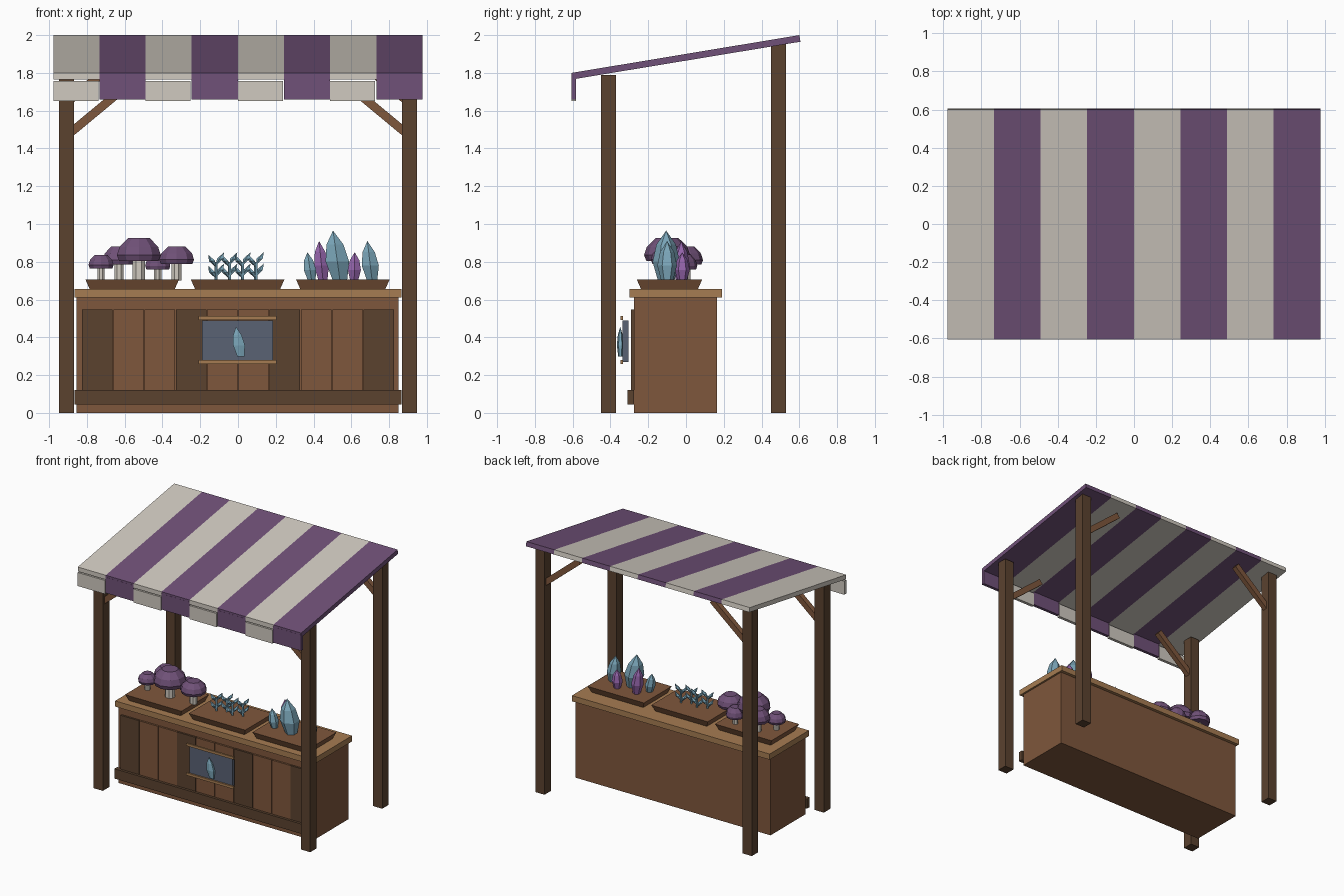
import bpy, bmesh, math
from mathutils import Matrix, Vector

cube = bpy.data.objects.get("Cube")
if cube:
    bpy.data.objects.remove(cube, do_unlink=True)


def material(name, *rgb):
    lin = [((c / 255 + 0.055) / 1.055) ** 2.4 for c in rgb] + [1]
    m = bpy.data.materials.new(name)
    m.use_nodes = True
    m.diffuse_color = lin
    bsdf = next(n for n in m.node_tree.nodes if n.type == 'BSDF_PRINCIPLED')
    bsdf.inputs["Base Color"].default_value = lin
    return m


BROWN = material("brown wood", 127, 87, 60)
DARK = material("dark wood", 91, 66, 47)
TRIM = material("light wood", 166, 124, 82)
PURPLE = material("purple cloth", 112, 81, 120)
CREAM = material("cream cloth", 208, 202, 192)
SLATE = material("slate", 90, 98, 116)
BLUE = material("blue crystal", 122, 165, 184)
VIOLET = material("violet crystal", 148, 100, 170)


def finish(name, bm, mat):
    bmesh.ops.recalc_face_normals(bm, faces=bm.faces)
    me = bpy.data.meshes.new(name)
    bm.to_mesh(me)
    bm.free()
    me.materials.append(mat)
    ob = bpy.data.objects.new(name, me)
    bpy.context.collection.objects.link(ob)
    return ob


def box(name, mat, x, y, z, taper=0):
    """Box from (min, max) pairs; taper pulls the bottom edges inward."""
    bm = bmesh.new()
    bmesh.ops.create_cube(bm, size=1)
    for v in bm.verts:
        t = taper if v.co.z < 0 else 0
        v.co = [(p[0] + t) if c < 0 else (p[1] - t)
                for c, p, t in zip(v.co, (x, y, z), (t, t, 0))]
    return finish(name, bm, mat)


def prism(name, mat, x0, x1, profile):
    """Extrude a (y, z) profile along x."""
    bm = bmesh.new()
    face = bm.faces.new([bm.verts.new((x0, y, z)) for y, z in profile])
    ext = bmesh.ops.extrude_face_region(bm, geom=[face])["geom"]
    bmesh.ops.translate(bm, vec=(x1 - x0, 0, 0),
                        verts=[g for g in ext if isinstance(g, bmesh.types.BMVert)])
    return finish(name, bm, mat)


def add_rings(bm, rings, sides, base, lean=Vector((0, 0, 0)), squash=1):
    """Faceted solid from (radius, height) rings, sheared by lean per unit height."""
    loops = []
    for r, h in rings:
        centre = Vector(base) + Vector((0, 0, h)) + lean * h
        n = 1 if r == 0 else sides
        loops.append([bm.verts.new(centre + Vector((
            r * math.cos(math.tau * (i + .5) / sides),
            r * squash * math.sin(math.tau * (i + .5) / sides), 0))) for i in range(n)])
    for a, b in zip(loops, loops[1:]):
        for i in range(sides):
            j = (i + 1) % sides
            quad = [a[i % len(a)], a[j % len(a)], b[j % len(b)], b[i % len(b)]]
            bm.faces.new(list(dict.fromkeys(quad)))
    for cap in (loops[0], loops[-1]):
        if len(cap) > 2:
            bm.faces.new(cap)


def crystal(name, mat, base, r, h, lean, squash=1):
    bm = bmesh.new()
    rings = [(r * .6, 0), (r, h * .38), (r * .72, h * .72), (0, h)]
    add_rings(bm, rings, 6, base, Vector((lean, 0, 0)), squash)
    return finish(name, bm, mat)


# Counter body, top and front boards
box("counter_body", BROWN, (-.855, .85), (-.275, .165), (0, .61))
box("counter_top", TRIM, (-.865, .865), (-.3, .19), (.61, .655))
box("base_board", DARK, (-.865, .865), (-.31, -.275), (.045, .122))
step = .1655
for i in range(10):
    x = -.827 + i * step
    box(f"front_plank_{i + 1}", BROWN if i % 3 else DARK,
        (x + .002, x + step - .002), (-.29, -.275), (.1, .548))

# Hanging sign with a crystal emblem
box("sign_panel", SLATE, (-.19, .185), (-.335, -.305), (.27, .49))
for side, z in (("lower", .26), ("upper", .493)):
    box(f"sign_{side}_rail", TRIM, (-.21, .205), (-.347, -.333), (z, z + .02))
crystal("sign_crystal", BLUE, (.015, -.348, .298), .036, .158, -.16, .5)

# Posts with diagonal braces
for row, y, top, lift in (("front", -.41, 1.79, 0), ("back", .49, 1.955, .175)):
    for side, s in (("right", -1), ("left", 1)):
        px = s * .907
        box(f"{row}_{side}_post", DARK, (px - .04, px + .04), (y - .04, y + .04), (0, top))
        low = Vector((s * .885, y, 1.485 + lift))
        high = Vector((s * .58, y, 1.738 + lift))
        bm = bmesh.new()
        bmesh.ops.create_cube(bm, size=1)
        d = high - low
        rot = d.to_track_quat('X', 'Z').to_matrix().to_4x4()
        bm.transform(Matrix.Translation((low + high) / 2) @ rot
                     @ Matrix.Diagonal((d.length, .04, .045, 1)))
        finish(f"{row}_{side}_brace", bm, BROWN)

# Striped canopy with a hanging valance
width = .2443
for i in range(8):
    x = -.978 + i * width
    mat = PURPLE if i % 2 else CREAM
    prism(f"canopy_stripe_{i + 1}", mat, x, x + width,
          [(-.605, 1.765), (-.605, 1.8), (.6, 2), (.606, 1.965)])
    low, high = (1.66, 1.785) if i % 2 else (1.65, 1.757)
    box(f"valance_{i + 1}", mat, (x, x + width - (0 if i % 2 else .006)),
        (-.606, -.582), (low, high))

# Display trays
for name, x in (("mushroom", -.56), ("sprig", -.002), ("crystal", .555)):
    box(f"{name}_tray", BROWN, (x - .247, x + .247), (-.26, .085), (.655, .705), .022)

# Mushrooms: x, y, cap radius, cap bottom, cap height
mushrooms = [(-.525, -.1, .122, .805, .12), (-.725, -.095, .07, .765, .072),
             (-.63, 0, .09, .785, .095), (-.425, -.01, .07, .758, .08),
             (-.325, -.09, .097, .788, .092)]
for i, (x, y, r, z, h) in enumerate(mushrooms, 1):
    bm = bmesh.new()
    add_rings(bm, [(r * .3, .7 - z), (r * .3, h * .3)], 8, (x, y, z))
    finish(f"mushroom_stem_{i}", bm, CREAM)
    bm = bmesh.new()
    add_rings(bm, [(r * .9, 0), (r, h * .25), (r * .88, h * .62), (r * .5, h)],
              10, (x, y, z))
    finish(f"mushroom_cap_{i}", bm, PURPLE)

# Crystal sprigs: paired leaning shards on short stems
for i, x in enumerate((-.115, -.045, .025, .095), 1):
    bm = bmesh.new()
    y = -.09 + .015 * (-1) ** i
    add_rings(bm, [(.009, 0), (.009, .1)], 5, (x, y, .7))
    for z in (.715, .775):
        for s in (-1, 1):
            add_rings(bm, [(0, 0), (.018, .035), (0, .07)], 5, (x, y, z + s * .006),
                      Vector((s * .6, s * .25, 0)))
    finish(f"crystal_sprig_{i}", bm, BLUE)

# Large crystals: colour, x, y, radius, height, lean
for i, (mat, x, y, r, h, lean) in enumerate([
        (BLUE, .39, -.1, .038, .15, -.15), (VIOLET, .45, -.025, .045, .21, -.1),
        (BLUE, .54, -.105, .072, .265, -.14), (VIOLET, .615, -.02, .04, .15, .02),
        (BLUE, .71, -.1, .052, .21, -.12)], 1):
    crystal(f"display_crystal_{i}", mat, (x, y, .7), r, h, lean)
